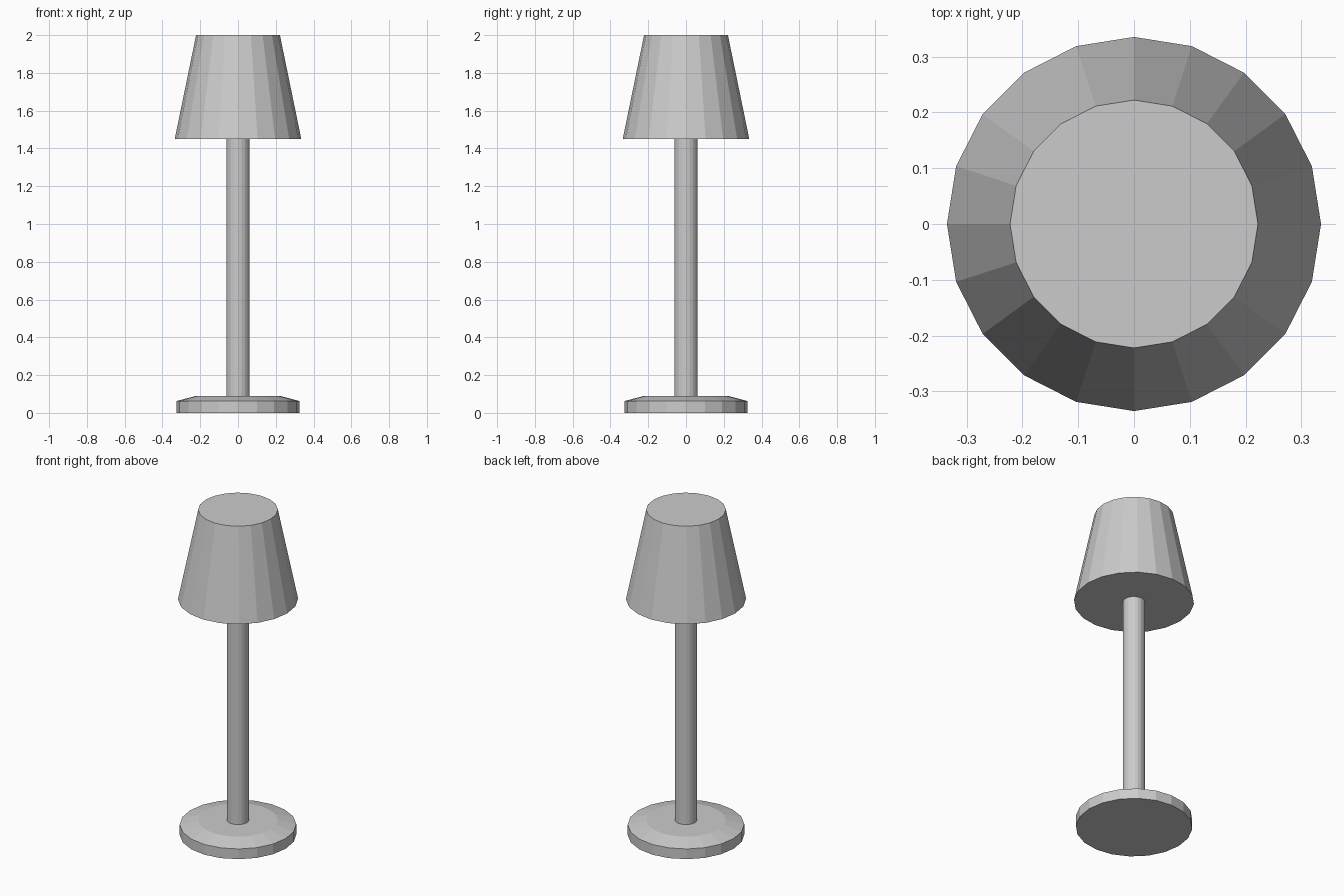
import bpy, bmesh
from math import cos, sin, pi

if "Cube" in bpy.data.objects:
    bpy.data.objects.remove(bpy.data.objects["Cube"])

SIDES = 20


def lathe(name, profile, cap=True):
    """Spin (radius, z) rings, listed bottom to top, into a faceted solid."""
    bm = bmesh.new()
    rings = [[bm.verts.new((r * cos(2 * pi * i / SIDES), r * sin(2 * pi * i / SIDES), z))
              for i in range(SIDES)] for r, z in profile]
    for low, high in zip(rings, rings[1:]):
        for i in range(SIDES):
            j = (i + 1) % SIDES
            bm.faces.new((low[i], low[j], high[j], high[i]))
    if cap:
        bm.faces.new(rings[0][::-1])
        bm.faces.new(rings[-1])
    mesh = bpy.data.meshes.new(name)
    bm.to_mesh(mesh)
    bm.free()
    obj = bpy.data.objects.new(name, mesh)
    bpy.context.collection.objects.link(obj)
    return obj


# Round foot with a sloped upper edge
lathe("base", [(0.325, 0), (0.325, 0.063), (0.222, 0.09)])
# Straight stem, ending where it meets the foot and the shade
lathe("pole", [(0.062, 0.09), (0.062, 1.45)], cap=False)
# Tapered closed lampshade
lathe("lampshade", [(0.335, 1.45), (0.222, 2.0)])
